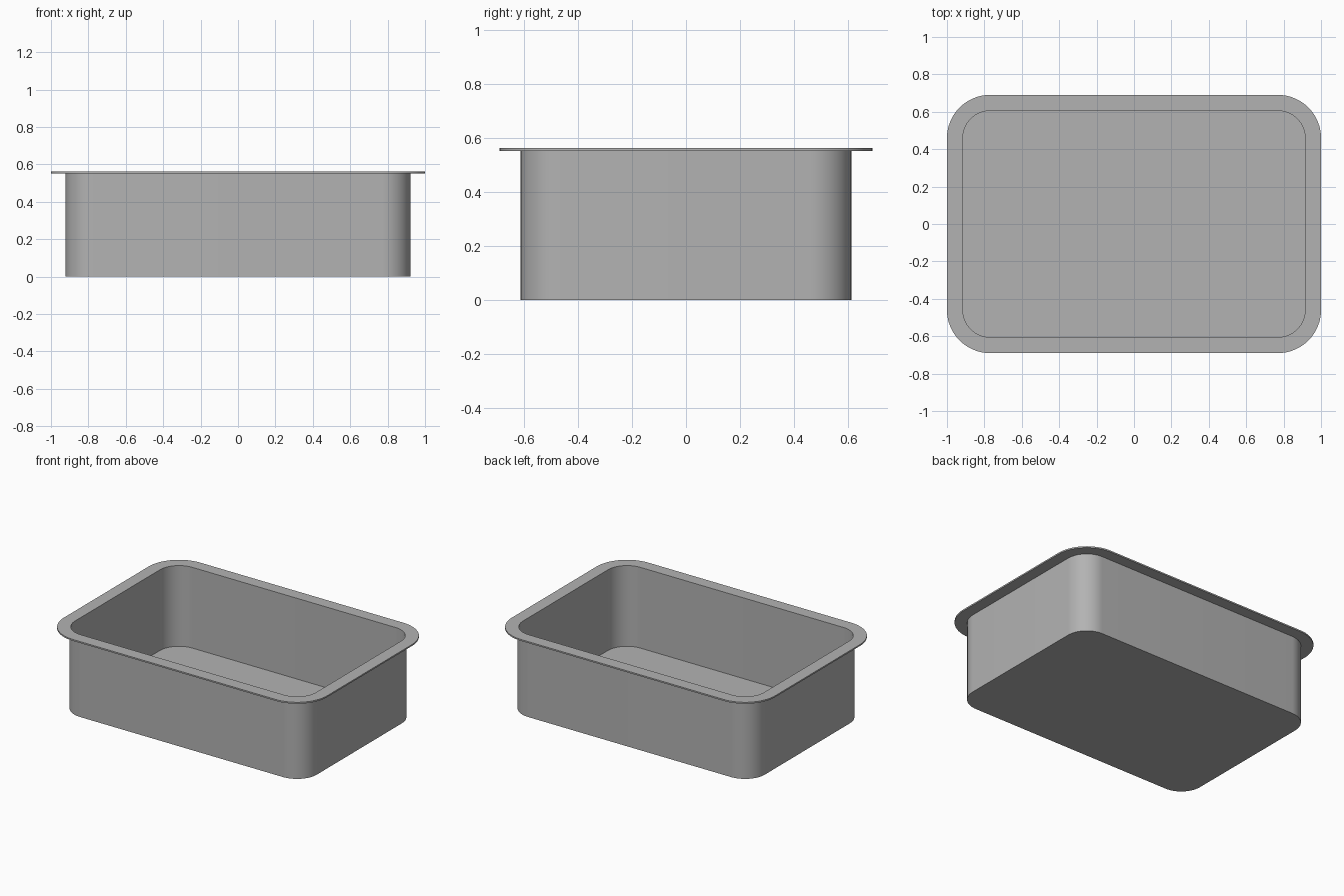
import bpy
import bmesh
from math import sin, cos, pi

cube = bpy.data.objects.get("Cube")
if cube:
    bpy.data.objects.remove(cube)

# Brushed metal grey
steel = bpy.data.materials.new("steel grey")
steel.use_nodes = True
grey = (0.45, 0.45, 0.45, 1)
steel.diffuse_color = grey
steel.node_tree.nodes["Principled BSDF"].inputs["Base Color"].default_value = grey

# All corner arcs share these centres
CORNER_X, CORNER_Y = 0.77, 0.46
STEPS = 16


def rounded_loop(bm, radius, z):
    """Ring of vertices around a rounded rectangle."""
    ring = []
    for quarter, (sx, sy) in enumerate([(1, 1), (-1, 1), (-1, -1), (1, -1)]):
        for i in range(STEPS + 1):
            a = (quarter + i / STEPS) * pi / 2
            ring.append(bm.verts.new((sx * CORNER_X + radius * cos(a),
                                      sy * CORNER_Y + radius * sin(a), z)))
    return ring


# Cross-section from outer floor edge, over the rim, to inner floor edge
WALL_OUT, WALL_IN, RIM = 0.152, 0.145, 0.23
TOP, RIM_UNDER, FLOOR = 0.562, 0.552, 0.008
profile = [(WALL_OUT, 0), (WALL_OUT, RIM_UNDER), (RIM, RIM_UNDER),
           (RIM, TOP), (WALL_IN, TOP), (WALL_IN, FLOOR)]

bm = bmesh.new()
rings = [rounded_loop(bm, r, z) for r, z in profile]
for low, high in zip(rings, rings[1:]):
    n = len(low)
    for i in range(n):
        j = (i + 1) % n
        bm.faces.new((low[i], low[j], high[j], high[i]))

# Underside and inner floor
bm.faces.new(rings[0][::-1])
bm.faces.new(rings[-1])
bmesh.ops.recalc_face_normals(bm, faces=bm.faces)

mesh = bpy.data.meshes.new("rimmed_tray")
bm.to_mesh(mesh)
bm.free()
mesh.materials.append(steel)
tray = bpy.data.objects.new("rimmed_tray", mesh)
bpy.context.collection.objects.link(tray)

# Smooth corners, crisp edges
bpy.ops.object.select_all(action="DESELECT")
tray.select_set(True)
bpy.context.view_layer.objects.active = tray
bpy.ops.object.shade_smooth_by_angle(angle=pi / 6)
